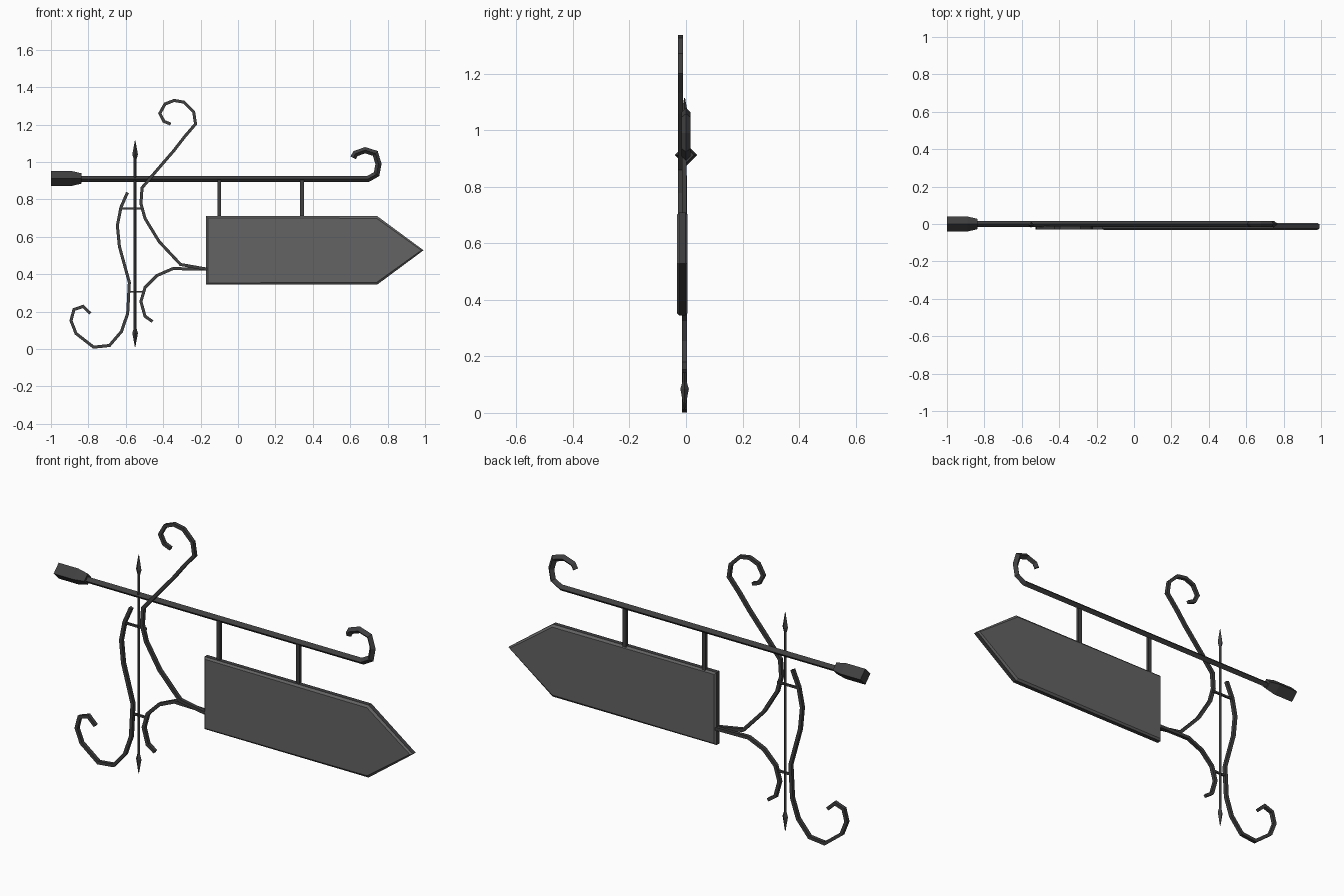
import bpy, bmesh, math
from mathutils import Vector

if "Cube" in bpy.data.objects:
    bpy.data.objects.remove(bpy.data.objects["Cube"])


def material(name, rgb):
    m = bpy.data.materials.new(name)
    m.diffuse_color = (*rgb, 1)
    m.use_nodes = True
    m.node_tree.nodes["Principled BSDF"].inputs["Base Color"].default_value = m.diffuse_color
    return m


IRON = material("dark iron", (0.05, 0.05, 0.053))
PANEL = material("grey panel", (0.125, 0.125, 0.125))
SQUARE = [(-1, -1), (1, -1), (1, 1), (-1, 1)]
DIAMOND = [(-1, 0), (0, -1), (1, 0), (0, 1)]


def finish(name, bm, mat):
    bmesh.ops.recalc_face_normals(bm, faces=bm.faces)
    me = bpy.data.meshes.new(name)
    bm.to_mesh(me)
    bm.free()
    me.materials.append(mat)
    ob = bpy.data.objects.new(name, me)
    bpy.context.collection.objects.link(ob)
    return ob


def sweep(name, path, section, half_w, half_d, y, scales=None):
    """Sweep a section along an x-z path, with mitred corners."""
    pts = [Vector(p) for p in path]
    bm = bmesh.new()
    rings = []
    for i, p in enumerate(pts):
        a = (p - pts[i - 1]).normalized() if i else None
        b = (pts[i + 1] - p).normalized() if i < len(pts) - 1 else None
        a, b = a or b, b or a
        t = (a + b).normalized()
        n = Vector((-t.y, t.x)) / max(t.dot(a), 0.5)
        s = scales[i] if scales else 1
        rings.append([bm.verts.new((p.x + n.x * u * half_w * s, y + v * half_d * s,
                                    p.y + n.y * u * half_w * s)) for u, v in section])
    k = len(section)
    for r, q in zip(rings, rings[1:]):
        for j in range(k):
            bm.faces.new((r[j], r[(j + 1) % k], q[(j + 1) % k], q[j]))
    bm.faces.new(rings[0])
    bm.faces.new(rings[-1])
    return finish(name, bm, IRON)


# Main bar with its curled end, and the socket at the wall end
sweep("main_bar", [(-0.86, 0.909), (0.695, 0.909), (0.741, 0.935), (0.751, 0.99), (0.734, 1.046),
                   (0.68, 1.063), (0.628, 1.045), (0.616, 1.022)], DIAMOND, 0.016, 0.016, 0)
sweep("bar_socket", [(-1, 0.912), (-0.89, 0.912), (-0.838, 0.912)], DIAMOND, 0.04, 0.04, 0, [1, 1, 0.7])

# Upright rod with spear tips at both ends
sweep("upright_rod", [(-0.55, z) for z in (0.012, 0.085, 0.105, 0.11, 1.015, 1.02, 1.04, 1.115)],
      DIAMOND, 0.015, 0.015, -0.005, [0.1, 1, 0.6, 0.5, 0.5, 0.6, 1, 0.1])

# Scrolls
scrolls = {
    "tall_scroll": (-0.02, [(-0.36, 1.203), (-0.396, 1.217), (-0.418, 1.26), (-0.39, 1.31), (-0.342, 1.329),
                            (-0.289, 1.32), (-0.237, 1.268), (-0.227, 1.203), (-0.284, 1.137),
                            (-0.342, 1.062), (-0.444, 0.944), (-0.513, 0.862), (-0.519, 0.778),
                            (-0.497, 0.698), (-0.422, 0.575), (-0.307, 0.452), (-0.165, 0.427)]),
    "lower_scroll": (-0.006, [(-0.457, 0.147), (-0.497, 0.175), (-0.519, 0.254), (-0.497, 0.329),
                              (-0.433, 0.393), (-0.348, 0.43), (-0.165, 0.427)]),
    "back_scroll": (-0.006, [(-0.591, 0.837), (-0.626, 0.757), (-0.645, 0.66), (-0.634, 0.548),
                             (-0.581, 0.356), (-0.59, 0.19), (-0.623, 0.094), (-0.687, 0.019),
                             (-0.772, 0.01), (-0.866, 0.083), (-0.893, 0.152), (-0.877, 0.211),
                             (-0.829, 0.228), (-0.789, 0.19)]),
}
for name, (y, path) in scrolls.items():
    sweep(name, path, SQUARE, 0.008, 0.009, y)

# Cross ties and hangers
for i, (x0, x1, z) in enumerate([(-0.625, -0.506, 0.752), (-0.584, -0.508, 0.306)]):
    sweep(f"cross_tie_{i}", [(x0, z), (x1, z)], SQUARE, 0.005, 0.005, -0.006)
for i, x in enumerate((-0.1, 0.342)):
    sweep(f"hanger_{i}", [(x, 0.7), (x, 0.905)], SQUARE, 0.01, 0.008, -0.006)

# Arrow-shaped sign board with chamfered rim
bm = bmesh.new()
outline = [(-0.17, 0.345), (0.745, 0.345), (0.992, 0.528), (0.745, 0.71), (-0.17, 0.71)]
face = bm.faces.new([bm.verts.new((x, -0.024, z)) for x, z in outline])
ext = bmesh.ops.extrude_face_region(bm, geom=[face], use_keep_orig=True)
bmesh.ops.translate(bm, vec=(0, 0.022, 0), verts=[v for v in ext["geom"] if isinstance(v, bmesh.types.BMVert)])
bmesh.ops.recalc_face_normals(bm, faces=bm.faces)
caps = [f for f in bm.faces if len(f.verts) == 5]
bmesh.ops.inset_individual(bm, faces=caps, thickness=0.012, depth=0.008)
board = finish("sign_board", bm, PANEL)
board.data.materials.append(IRON)
for p in board.data.polygons:
    p.material_index = 0 if abs(p.normal.y) > 0.3 else 1
